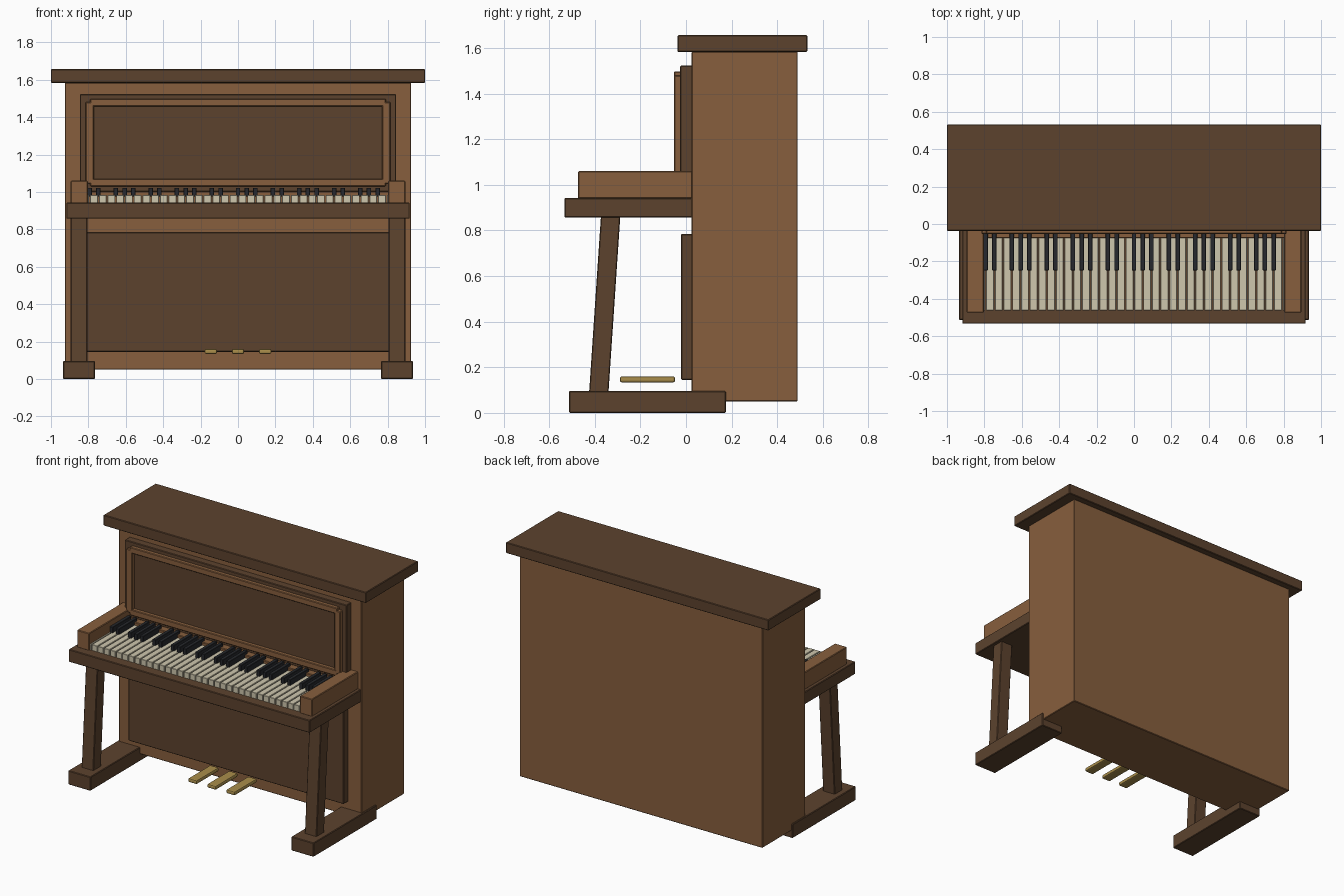
import bpy, bmesh

if "Cube" in bpy.data.objects:
    bpy.data.objects.remove(bpy.data.objects["Cube"])


def material(name, rgb):
    m = bpy.data.materials.new(name)
    m.diffuse_color = (*rgb, 1)
    m.use_nodes = True
    m.node_tree.nodes["Principled BSDF"].inputs["Base Color"].default_value = m.diffuse_color
    return m


DARK = material("dark_wood", (0.107, 0.055, 0.027))
LIGHT = material("light_wood", (0.242, 0.114, 0.047))
IVORY = material("ivory", (0.62, 0.57, 0.42))
EBONY = material("ebony", (0.02, 0.022, 0.026))
BRASS = material("brass", (0.40, 0.27, 0.07))


def add_box(bm, x, y, z, shear=0.0):
    """Box from (min, max) ranges; shear moves the top edge along y."""
    verts = bmesh.ops.create_cube(bm, size=1)["verts"]
    for v in verts:
        i, j, k = (int(c > 0) for c in v.co)
        v.co = (x[i], y[j] + shear * k, z[k])


def part(name, mat, boxes, bevel=0.004, mirror=False, shear=0.0, segments=1):
    bm = bmesh.new()
    for b in boxes:
        add_box(bm, *b, shear=shear)
    mesh = bpy.data.meshes.new(name)
    bm.to_mesh(mesh)
    bm.free()
    mesh.materials.append(mat)
    ob = bpy.data.objects.new(name, mesh)
    bpy.context.collection.objects.link(ob)
    if bevel:
        mod = ob.modifiers.new("bevel", "BEVEL")
        mod.width = bevel
        mod.segments = segments
    if mirror:
        ob.modifiers.new("mirror", "MIRROR").use_mirror_merge = False
    return ob


# Case and lid
part("case", LIGHT, [((-0.925, 0.925), (0.025, 0.49), (0.05, 1.585))])
part("lid", DARK, [((-1, 1), (-0.037, 0.532), (1.583, 1.657))])

# Front panels
part("upper_panel", DARK, [((-0.845, 0.845), (-0.026, 0.03), (1.0, 1.523))])
part("lower_panel", DARK, [((-0.82, 0.82), (-0.022, 0.03), (0.145, 0.785))])

# Raised moulding around the upper panel
part("moulding_rails", LIGHT, [((-0.79, 0.79), (-0.053, -0.02), (z - 0.02, z + 0.02))
                               for z in (1.478, 1.05)])
part("moulding_stiles", LIGHT, [((0.77, 0.815), (-0.0525, -0.02), (1.045, 1.48))], mirror=True)

# Keyboard shelf, arms and the strip behind the keys
part("key_bed", DARK, [((-0.918, 0.918), (-0.533, 0.03), (0.857, 0.943))])
part("arm", LIGHT, [((0.803, 0.895), (-0.474, 0.03), (0.94, 1.06))], mirror=True)
part("fallboard", LIGHT, [((-0.805, 0.805), (-0.075, 0.03), (0.94, 1.003))])

# Keys: five octaves plus one, the outer keys tucked into the arms
COUNT, PITCH = 36, 1.68 / 36
whites = [-0.84 + PITCH * i for i in range(COUNT)]
part("white_keys", IVORY, [((x + 0.003, x + PITCH - 0.003), (-0.462, -0.07), (0.941, 0.983))
                           for x in whites], bevel=0.002)
blacks = [x for i, x in enumerate(whites) if i % 7 in (1, 2, 4, 5, 6)]
part("black_keys", EBONY, [((x - 0.012, x + 0.012), (-0.248, -0.045), (0.975, 1.022))
                           for x in blacks], bevel=0.002)

# Slanted legs and feet
part("front_leg", DARK, [((0.805, 0.895), (-0.425, -0.34), (0.09, 0.865))], mirror=True, shear=0.052)
part("foot", DARK, [((0.765, 0.935), (-0.513, 0.175), (0.0, 0.096))], mirror=True)

# Pedals
part("pedals", BRASS, [((x - 0.033, x + 0.033), (-0.29, -0.048), (0.134, 0.16))
                       for x in (-0.145, 0, 0.145)], bevel=0.008, segments=2)
